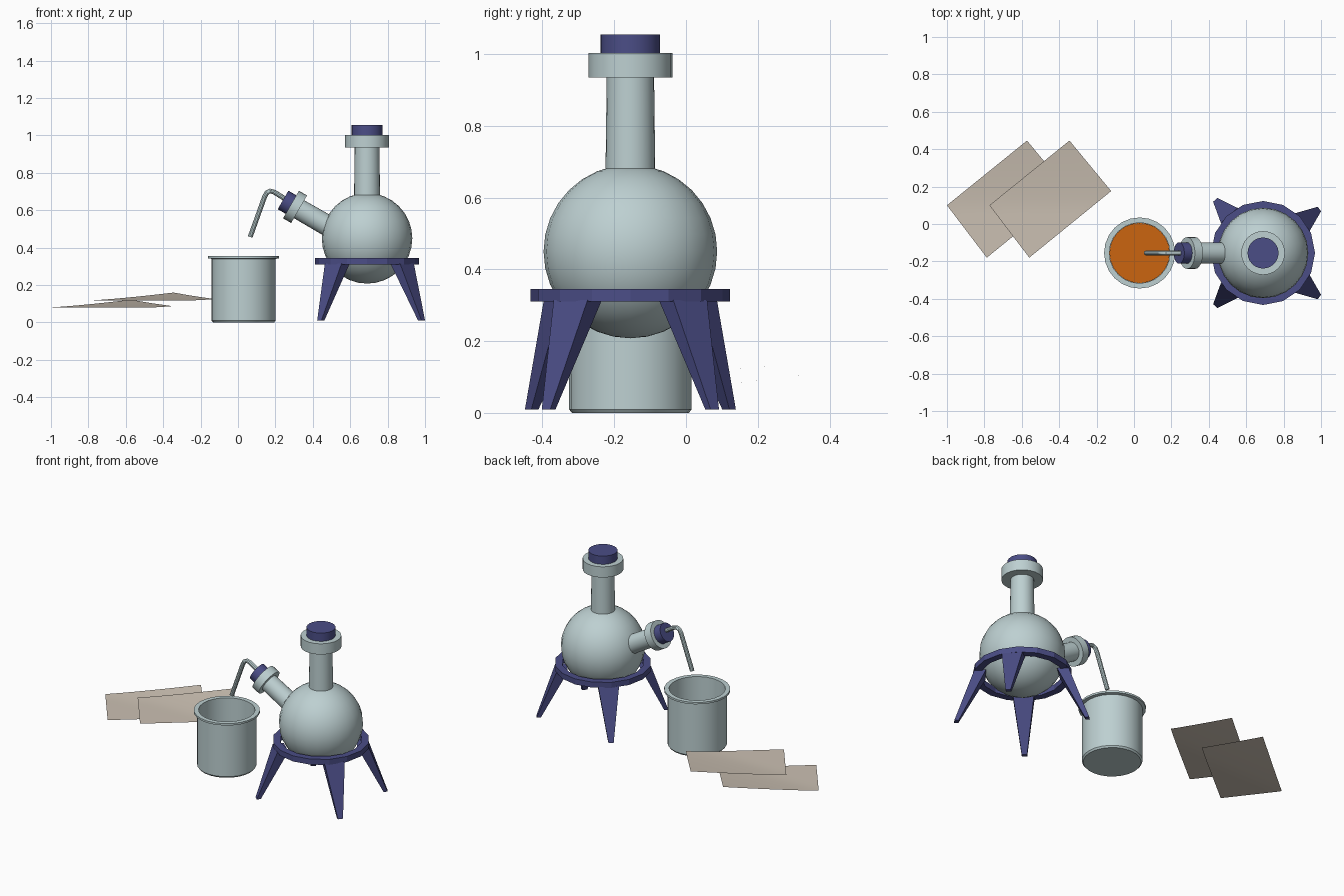
import bpy, bmesh
from math import sin, cos, pi, radians
from mathutils import Vector, Matrix

if "Cube" in bpy.data.objects:
    bpy.data.objects.remove(bpy.data.objects["Cube"])


def material(name, rgb):
    m = bpy.data.materials.new(name)
    m.diffuse_color = (*rgb, 1)
    m.use_nodes = True
    m.node_tree.nodes["Principled BSDF"].inputs["Base Color"].default_value = m.diffuse_color
    return m


GLASS = material("pale_glass", (0.51, 0.63, 0.64))
BLUE = material("blue", (0.07, 0.075, 0.24))
ORANGE = material("orange_liquid", (0.6, 0.13, 0.005))
PAPER = material("paper", (0.6, 0.53, 0.45))


def finish(name, bm, mat, smooth=True, flip=True):
    if flip:
        bmesh.ops.recalc_face_normals(bm, faces=bm.faces)
    me = bpy.data.meshes.new(name)
    bm.to_mesh(me)
    bm.free()
    ob = bpy.data.objects.new(name, me)
    bpy.context.collection.objects.link(ob)
    me.materials.append(mat)
    if smooth:
        bpy.ops.object.select_all(action='DESELECT')
        ob.select_set(True)
        bpy.context.view_layer.objects.active = ob
        bpy.ops.object.shade_smooth_by_angle(angle=radians(35))
    return ob


def lathe(name, profile, mat, origin, axis=(0, 0, 1), seg=24, smooth=True, closed=False):
    """Spin (radius, height) points about an axis through origin."""
    bm = bmesh.new()
    rot = Vector((0, 0, 1)).rotation_difference(Vector(axis)).to_matrix().to_4x4()
    mtx = Matrix.Translation(origin) @ rot
    rings = []
    for r, h in profile:
        n = 1 if r == 0 else seg
        rings.append([bm.verts.new(mtx @ Vector((r * cos(2 * pi * i / seg), r * sin(2 * pi * i / seg), h)))
                      for i in range(n)])
    pairs = list(zip(rings, rings[1:]))
    if closed:
        pairs.append((rings[-1], rings[0]))
    for a, b in pairs:
        for i in range(seg):
            j = (i + 1) % seg
            quad = [a[i % len(a)], a[j % len(a)], b[j % len(b)], b[i % len(b)]]
            bm.faces.new(list(dict.fromkeys(quad)))
    return finish(name, bm, mat, smooth)


FX, CY = 0.69, -0.155
base = Vector((FX, CY, 0))

# Flask bulb
bm = bmesh.new()
bmesh.ops.create_uvsphere(bm, u_segments=24, v_segments=16, radius=0.242,
                          matrix=Matrix.Translation((FX, CY, 0.45)))
finish("flask_bulb", bm, GLASS)

# Upright neck, rim and stopper
lathe("flask_neck", [(0, 0.62), (0.07, 0.62), (0.066, 0.94), (0, 0.94)], GLASS, base)
lathe("flask_rim", [(0, 0.935), (0.117, 0.935), (0.117, 1.003), (0, 1.003)], GLASS, base)
lathe("flask_stopper", [(0, 0.97), (0.083, 0.97), (0.083, 1.055), (0, 1.055)], BLUE, base)

# Slanted side neck, rim and stopper
side = Vector((0.305, CY, 0.618))
tilt = (-cos(pi / 6), 0, sin(pi / 6))
lathe("side_neck", [(0, -0.27), (0.057, -0.27), (0.055, 0), (0, 0)], GLASS, side, tilt)
lathe("side_rim", [(0, -0.025), (0.085, -0.025), (0.085, 0.025), (0, 0.025)], GLASS, side, tilt)
lathe("side_stopper", [(0, 0), (0.057, 0), (0.057, 0.074), (0, 0.074)], BLUE, side, tilt)

# Bent delivery tube
bm = bmesh.new()
path = [Vector((x, CY, z)) for x, z in
        [(0.065, 0.457), (0.142, 0.672), (0.154, 0.694), (0.172, 0.703), (0.194, 0.697), (0.29, 0.637)]]
rings = []
for k, p in enumerate(path):
    t = (path[min(k + 1, len(path) - 1)] - path[max(k - 1, 0)]).normalized()
    n = t.cross(Vector((0, 1, 0)))
    rings.append([bm.verts.new(p + 0.013 * (cos(a) * n + sin(a) * Vector((0, 1, 0))))
                  for a in [2 * pi * i / 10 for i in range(10)]])
for a, b in zip(rings, rings[1:]):
    for i in range(10):
        bm.faces.new((a[i], a[i - 1], b[i - 1], b[i]))
bm.faces.new(rings[0])
bm.faces.new(rings[-1])
finish("delivery_tube", bm, GLASS)

# Stand ring
lathe("stand_ring", [(0.235, 0.31), (0.278, 0.31), (0.278, 0.345), (0.235, 0.345)],
      BLUE, base, seg=16, smooth=False, closed=True)

# Four tapered, splayed legs
for k, deg in enumerate((38, 132, -132, -38)):
    bm = bmesh.new()
    bmesh.ops.create_cube(bm, size=1)
    for v in bm.verts:
        top = v.co.z > 0
        r, thick, width, z = (0.238, 0.065, 0.12, 0.315) if top else (0.37, 0.024, 0.03, 0.01)
        v.co = Vector((r + v.co.x * thick, v.co.y * width, z))
    bm.transform(Matrix.Translation(base) @ Matrix.Rotation(radians(deg), 4, 'Z'))
    finish(f"stand_leg_{k + 1}", bm, BLUE, smooth=False)

# Beaker with lip, and the liquid inside
beaker = Vector((0.03, CY, 0))
lathe("beaker", [(0, 0), (0.163, 0), (0.171, 0.01), (0.171, 0.34), (0.19, 0.343), (0.19, 0.355),
                 (0.162, 0.355), (0.162, 0.015), (0, 0.015)], GLASS, beaker)
lathe("liquid", [(0, 0.02), (0.161, 0.02), (0.161, 0.13), (0, 0.13)], ORANGE, beaker)

# Two loose sheets with one corner curling up
A, B, C, D = [Vector(p) for p in ((-0.345, 0.446), (-0.122, 0.176), (-0.56, -0.18), (-0.773, 0.10))]
N = 10
for name, dx, z0 in (("upper_sheet", 0, 0.118), ("lower_sheet", -0.227, 0.08)):
    bm = bmesh.new()
    grid = []
    for i in range(N + 1):
        u = i / N
        row = []
        for j in range(N + 1):
            p = D.lerp(A, u).lerp(C.lerp(B, u), j / N)
            lift = 0.042 * (max(0, p.y - 0.08) / 0.366) ** 1.3
            row.append(bm.verts.new((p.x + dx, p.y, z0 + lift)))
        grid.append(row)
    for i in range(N):
        for j in range(N):
            bm.faces.new((grid[i][j], grid[i][j + 1], grid[i + 1][j + 1], grid[i + 1][j]))
    finish(name, bm, PAPER, flip=False)
